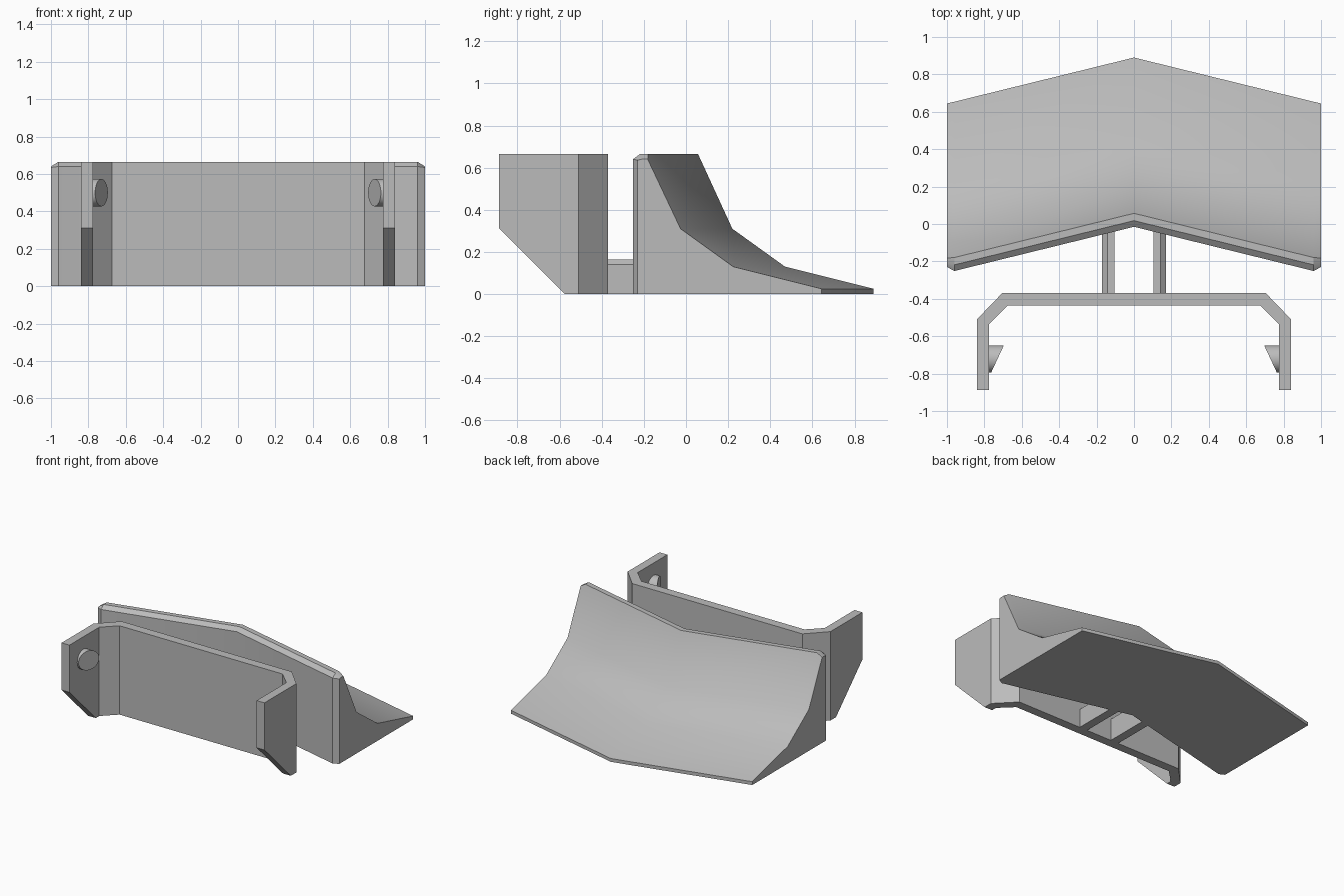
import bpy
import bmesh
import math

cube = bpy.data.objects.get("Cube")
if cube:
    bpy.data.objects.remove(cube)

grey = bpy.data.materials.new("plain grey")
grey.use_nodes = True
COLOUR = (0.5, 0.5, 0.5, 1)
grey.diffuse_color = COLOUR
grey.node_tree.nodes["Principled BSDF"].inputs["Base Color"].default_value = COLOUR


def finish(name, bm, smooth=False):
    bmesh.ops.recalc_face_normals(bm, faces=bm.faces)
    mesh = bpy.data.meshes.new(name)
    bm.to_mesh(mesh)
    bm.free()
    mesh.materials.append(grey)
    obj = bpy.data.objects.new(name, mesh)
    bpy.context.collection.objects.link(obj)
    if smooth:
        bpy.ops.object.select_all(action="DESELECT")
        obj.select_set(True)
        bpy.context.view_layer.objects.active = obj
        bpy.ops.object.shade_smooth_by_angle(angle=math.radians(30))
    return obj


def loft(name, sections, smooth=False):
    """Skin a row of closed sections and cap both ends."""
    bm = bmesh.new()
    rings = [[bm.verts.new(p) for p in s] for s in sections]
    n = len(rings[0])
    for a, b in zip(rings, rings[1:]):
        for i in range(n):
            j = (i + 1) % n
            bm.faces.new((a[i], a[j], b[j], b[i]))
    bm.faces.new(rings[0])
    bm.faces.new(rings[-1])
    return finish(name, bm, smooth)


# Swept-back blade: curved back, chamfered front rim and end corners
SWEEP = 0.246
TOP = 0.665
rim = [(-0.015, 0), (-0.015, 0.64), (0.018, TOP), (0.057, TOP)]
end_rim = [(0.016, 0), (0.016, 0.635), (0.035, 0.64), (0.064, 0.64)]
slope = [(0.22, 0.31), (0.47, 0.13), (0.89, 0.025), (0.89, 0)]


def section(x):
    profile = (end_rim if abs(x) == 1 else rim) + slope
    return [(x, y - SWEEP * abs(x), z) for y, z in profile]


loft("blade", [section(x) for x in (-1, -0.96, 0, 0.96, 1)], smooth=True)

# Clip bracket: a bent band with the lower front of both arms cut away
outer = [(0.84, -0.887), (0.84, -0.51), (0.705, -0.37)]
inner = [(0.775, -0.887), (0.775, -0.535), (0.675, -0.437)]


def mirrored(path):
    return path + [(-x, y) for x, y in reversed(path)]


bm = bmesh.new()
outline = mirrored(outer) + list(reversed(mirrored(inner)))
verts = [bm.verts.new((x, y, 0)) for x, y in outline]
n = len(verts)
quads = [bm.faces.new((verts[i], verts[i + 1], verts[n - 2 - i], verts[n - 1 - i]))
         for i in range(n // 2 - 1)]
lift = bmesh.ops.extrude_face_region(bm, geom=quads, use_keep_orig=True)["geom"]
bmesh.ops.translate(bm, vec=(0, 0, TOP),
                    verts=[g for g in lift if isinstance(g, bmesh.types.BMVert)])
cut = bmesh.ops.bisect_plane(bm, geom=bm.verts[:] + bm.edges[:] + bm.faces[:],
                             plane_co=(0, -0.575, 0), plane_no=(0, -1, -1),
                             clear_outer=True)["geom_cut"]
bmesh.ops.holes_fill(bm, edges=[e for e in bm.edges if e.is_boundary])
finish("clip_bracket", bm)

for name, side in (("left", 1), ("right", -1)):
    # Round catch peg with a slanted face inside each arm
    rings = []
    for inside in (False, True):
        ring = []
        for i in range(32):
            a = math.tau * i / 32
            c, s = math.cos(a), math.sin(a)
            x = 0.73 - 0.034 * c if inside else 0.78
            ring.append((side * x, -0.722 + 0.073 * c, 0.5 + 0.073 * s))
        rings.append(ring)
    loft(name + "_catch_peg", rings, smooth=True)

    # Strut joining bracket and blade, outer top edge chamfered
    bar = [(0.105, 0), (0.17, 0), (0.17, 0.14), (0.142, 0.165), (0.105, 0.165)]
    loft(name + "_strut", [[(side * x, y, z) for x, z in bar] for y in (-0.38, -0.02)])
